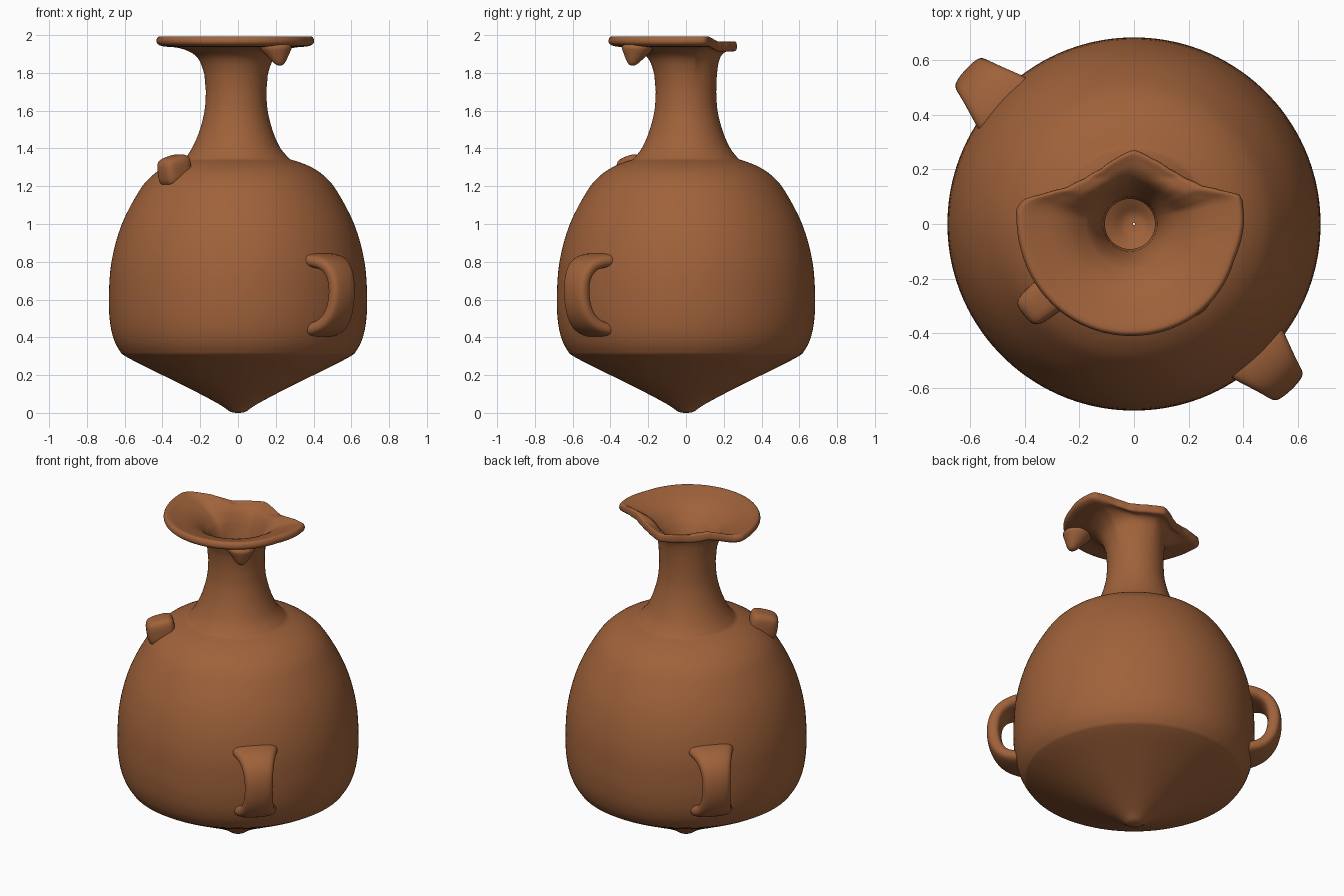
import bpy, bmesh, math
from mathutils import Vector

if "Cube" in bpy.data.objects:
    bpy.data.objects.remove(bpy.data.objects["Cube"])

clay = bpy.data.materials.new("brown_clay")
clay.diffuse_color = (0.35, 0.122, 0.043, 1)
clay.use_nodes = True
clay.node_tree.nodes["Principled BSDF"].inputs["Base Color"].default_value = clay.diffuse_color


def finish(bm, name, subdiv=0):
    bmesh.ops.recalc_face_normals(bm, faces=bm.faces)
    for f in bm.faces:
        f.smooth = True
    me = bpy.data.meshes.new(name)
    bm.to_mesh(me)
    bm.free()
    me.materials.append(clay)
    ob = bpy.data.objects.new(name, me)
    bpy.context.collection.objects.link(ob)
    if subdiv:
        m = ob.modifiers.new("smooth", 'SUBSURF')
        m.levels = m.render_levels = subdiv
    return ob


def skin(bm, rings, cap=False):
    loops = [[bm.verts.new(p) for p in ring] for ring in rings]
    for a, b in zip(loops, loops[1:]):
        n = len(a)
        for i in range(n):
            j = (i + 1) % n
            bm.faces.new((a[i], a[j], b[j], b[i]))
    if cap:
        bm.faces.new(loops[0][::-1])
        bm.faces.new(loops[-1])


def table(t, x):
    for (x0, y0), (x1, y1) in zip(t, t[1:]):
        if x0 <= x <= x1:
            return y0 + (y1 - y0) * (x - x0) / (x1 - x0)
    return t[-1][1]


def smooth_profile(pts, steps=4):
    """Catmull-Rom through the points"""
    out = []
    p = [Vector(q) for q in [pts[0]] + pts + [pts[-1]]]
    for i in range(1, len(p) - 2):
        a, b, c, d = p[i - 1:i + 3]
        for s in range(steps):
            t = s / steps
            out.append(0.5 * (2 * b + (c - a) * t + (2 * a - 5 * b + 4 * c - d) * t * t
                              + (3 * b - a - 3 * c + d) * t ** 3))
    return out + [p[-1]]


# Vessel: turned body and neck, then a lip with a broken-away back edge
base = [(0.004, 0.0), (0.04, 0.006), (0.09, 0.04), (0.2, 0.1), (0.4, 0.2), (0.56, 0.28), (0.615, 0.312)]
wall = [(0.615, 0.312), (0.65, 0.37), (0.675, 0.46), (0.684, 0.6), (0.67, 0.8), (0.615, 1.0),
        (0.52, 1.18), (0.45, 1.26), (0.37, 1.31), (0.28, 1.343)]
neck = [(0.28, 1.343), (0.235, 1.4), (0.195, 1.49), (0.167, 1.6), (0.16, 1.7)]
# lip outline in degrees and radius
outline = [(-180, .43), (-166, .425), (-135, .42), (-90, .41), (-52, .405), (-19, .39), (0, .403), (15, .407),
           (21, .344), (29, .287), (42, .252), (57, .24), (75, .25), (90, .272), (105, .25), (121, .235),
           (138, .247), (152, .282), (161, .345), (168, .42), (173, .435), (180, .43)]
# lip section: fraction of the way from the neck to the outline, height
lip = [(0.03, 1.79), (0.12, 1.86), (0.28, 1.905), (0.55, 1.932), (0.85, 1.94), (0.97, 1.952), (1.0, 1.97),
       (0.97, 1.99), (0.9, 1.992), (0.75, 1.98), (0.5, 1.957), (0.28, 1.92), (0.08, 1.86)]
throat = [(0.125, 1.8), (0.1, 1.7), (0.092, 1.6)]
N = 128
angles = [math.radians(-180 + 360 * (i + .5) / N) for i in range(N)]
rings = []
for r, z in smooth_profile(base)[:-1] + smooth_profile(wall)[:-1] + smooth_profile(neck):
    dx = -0.01 * min(1, max(0, (z - 1.3) / 0.1))
    rings.append([(r * math.cos(a) + dx, r * math.sin(a), z) for a in angles])
for i, (t, z) in enumerate(smooth_profile(lip, 3)):
    core = 0.16 if i < 18 else 0.13
    ring = []
    for a in angles:
        r = core + t * (table(outline, math.degrees(a)) - core)
        x, y = r * math.cos(a), r * math.sin(a)
        drop = 0.03 * min(1, max(0, (y - 0.12) / 0.05)) * t
        ring.append((x - 0.01 * (1 - t), y, z - drop))
    rings.append(ring)
for r, z in throat:
    rings.append([(r * math.cos(a) - 0.015, r * math.sin(a), z) for a in angles])
bm = bmesh.new()
skin(bm, rings)
ob = finish(bm, "vessel")


# Strap handles on two opposite sides: radius, height, half width
path = [(0.60, 0.81, 0.15), (0.68, 0.805, 0.125), (0.745, 0.785, 0.1), (0.79, 0.73, 0.085), (0.803, 0.64, 0.08),
        (0.785, 0.54, 0.085), (0.74, 0.475, 0.1), (0.68, 0.445, 0.12), (0.58, 0.43, 0.14)]
for name, deg in (("front_handle", -46.5), ("back_handle", 137.5)):
    out = Vector((math.cos(math.radians(deg)), math.sin(math.radians(deg)), 0))
    side = Vector((-out.y, out.x, 0))
    rings = []
    for i, (r, z, w) in enumerate(path):
        p0, p1 = path[max(i - 1, 0)], path[min(i + 1, len(path) - 1)]
        d = Vector((p1[0] - p0[0], p1[1] - p0[1])).normalized()
        nrm = out * -d.y + Vector((0, 0, d.x))
        c = out * r + Vector((0, 0, z))
        ring = []
        for k in range(12):
            a = 2 * math.pi * k / 12
            ca, sa = math.cos(a), math.sin(a)
            ring.append(c + side * w * math.copysign(abs(ca) ** .6, ca)
                        + nrm * 0.042 * math.copysign(abs(sa) ** .7, sa))
        rings.append(ring)
    bm = bmesh.new()
    skin(bm, rings, True)
    finish(bm, name, 2)


# Shoulder lug: a rounded block leaning outward
bm = bmesh.new()
bmesh.ops.create_cube(bm, size=2)
bmesh.ops.subdivide_edges(bm, edges=bm.edges, cuts=1, use_grid_fill=True)
out = Vector((-0.77, -0.64, 0)).normalized()
side = Vector((-out.y, out.x, 0))
up = Vector((0, 0, 1))
for v in bm.verts:
    x, y, z = v.co
    v.co = (out * (0.44 + 0.08 * x + 0.012 * z) + side * y * (0.07 - 0.006 * x)
            + up * (1.285 + 0.075 * z - 0.02 * x))
finish(bm, "shoulder_lug", 2)

# Small pointed lug hanging under the rim
rings = []
c = Vector((0.215, -0.275, 0))
for r, z, k in ((0.1, 1.96, .92), (0.085, 1.925, .93), (0.055, 1.885, .98), (0.03, 1.85, 1.02), (0.012, 1.838, 1.03)):
    rings.append([c * k + Vector((r * math.cos(a * math.pi / 8), r * math.sin(a * math.pi / 8), z))
                  for a in range(16)])
bm = bmesh.new()
skin(bm, rings, True)
finish(bm, "rim_lug", 1)
